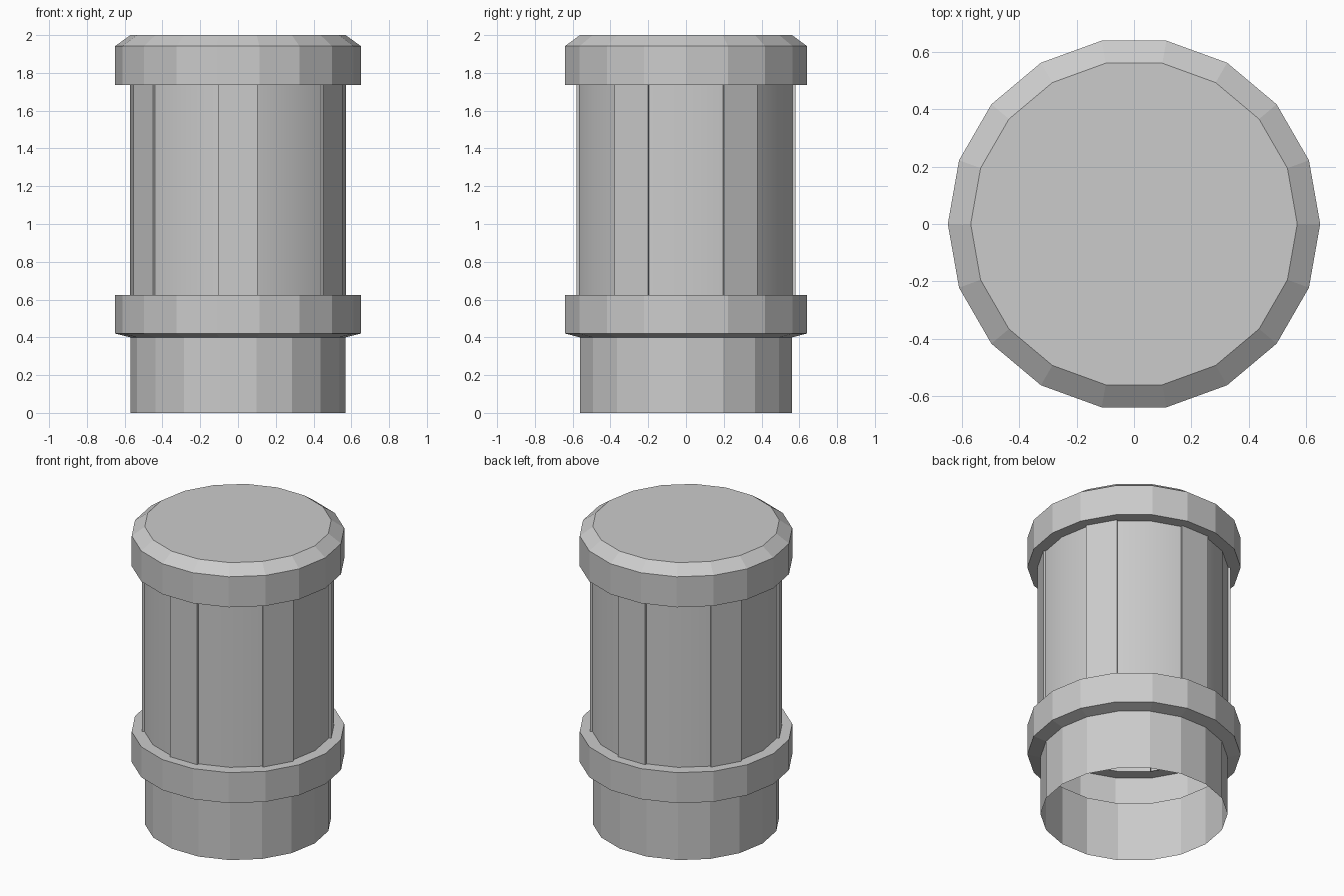
import bpy
import math

if "Cube" in bpy.data.objects:
    bpy.data.objects.remove(bpy.data.objects["Cube"])

SIDES = 18


def add_object(name, verts, faces):
    mesh = bpy.data.meshes.new(name)
    mesh.from_pydata(verts, [], faces)
    mesh.update()
    obj = bpy.data.objects.new(name, mesh)
    bpy.context.collection.objects.link(obj)
    return obj


def polar(r, degrees, z):
    a = math.radians(degrees)
    return (r * math.cos(a), r * math.sin(a), z)


def skin(rings, n):
    """Quads joining consecutive closed rings of n vertices."""
    return [(k * n + i, k * n + (i + 1) % n,
             (k + 1) * n + (i + 1) % n, (k + 1) * n + i)
            for k in range(rings - 1) for i in range(n)]


def lathe(name, profile, close_top=False):
    verts = [polar(r, 360 * i / SIDES, z) for r, z in profile for i in range(SIDES)]
    faces = skin(len(profile), SIDES)
    if close_top:
        start = (len(profile) - 1) * SIDES
        faces.append(tuple(range(start, start + SIDES)))
    return add_object(name, verts, faces)


# Hollow base with the lower collar, open underneath
lathe("base_and_collar", [(0.57, 0), (0.57, 0.40), (0.65, 0.42),
                          (0.65, 0.625), (0.57, 0.625)])

# Bevelled cap with a flat underside
lathe("cap", [(0.57, 1.737), (0.65, 1.737), (0.65, 1.942), (0.57, 2.0)],
      close_top=True)

# Body: six recessed rounded panels separated by six raised flat strips
section = [(0.573, -20), (0.573, 0), (0.573, 20), (0.588, 20), (0.588, 40), ]
outline = [(r, a + 60 * k) for k in range(6) for r, a in section]
body = add_object("panelled_body",
                  [polar(r, a, z) for z in (0.625, 1.737) for r, a in outline],
                  skin(2, len(outline)))

# Smooth the panels while keeping the strip edges sharp
bpy.ops.object.select_all(action='DESELECT')
body.select_set(True)
bpy.context.view_layer.objects.active = body
bpy.ops.object.shade_smooth_by_angle(angle=math.radians(30))
